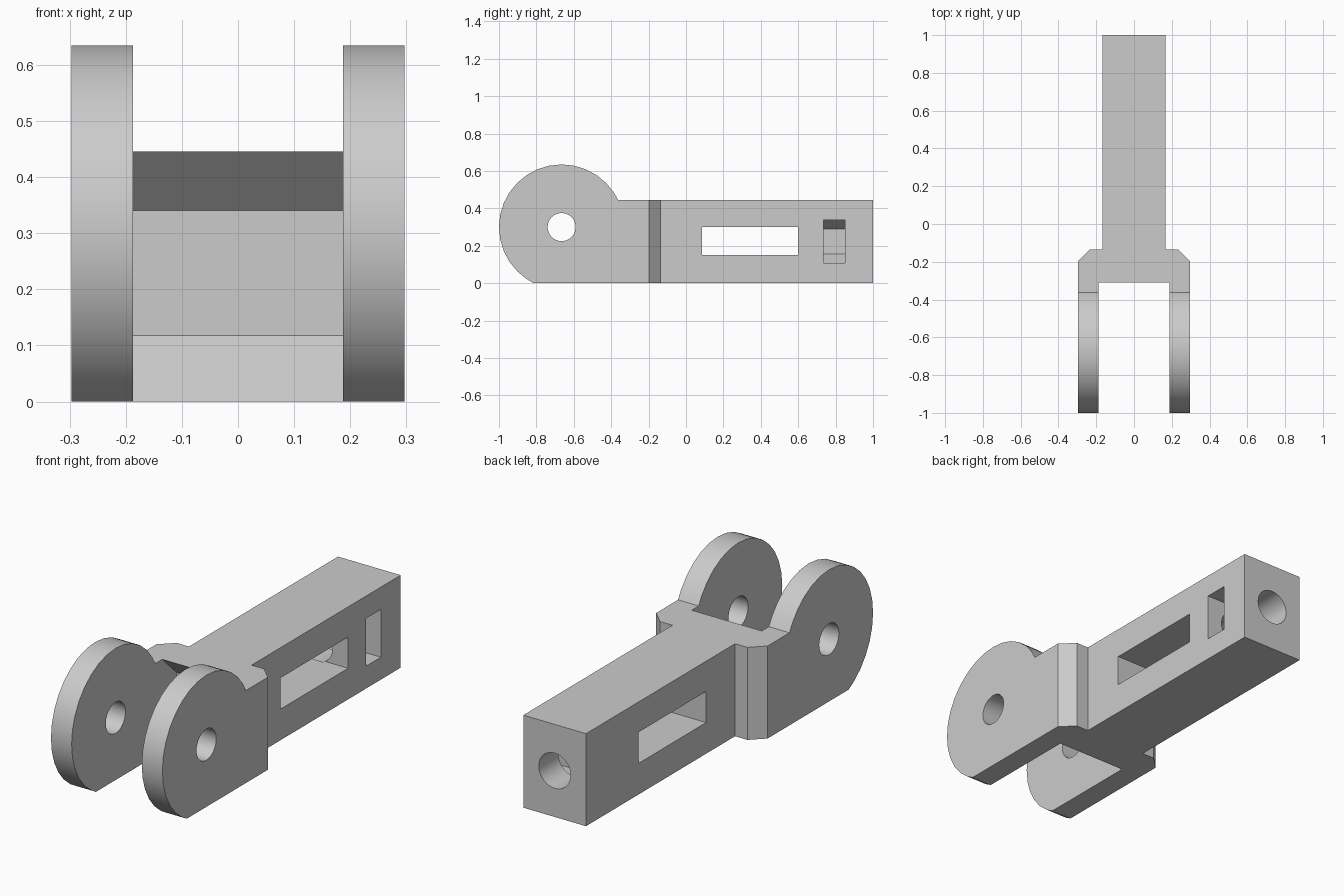
import bpy, bmesh, math

cube = bpy.data.objects.get("Cube")
if cube:
    bpy.data.objects.remove(cube, do_unlink=True)

TOP = 0.446           # bar height
MID = TOP / 2         # bar axis height
PIN_Y, PIN_Z, EYE_R = -0.665, 0.30, 0.335

grey = bpy.data.materials.new("plain grey")
grey.use_nodes = True
grey.diffuse_color = (0.6, 0.6, 0.6, 1)
grey.node_tree.nodes["Principled BSDF"].inputs["Base Color"].default_value = grey.diffuse_color


def prism(name, outline, axis, low, high):
    """Extrude a closed 2D outline along one axis; outline keeps the other two in order."""
    def place(p, d):
        co = list(p)
        co.insert("xyz".index(axis), d)
        return co
    bm = bmesh.new()
    base = bm.faces.new([bm.verts.new(place(p, low)) for p in outline])
    moved = bmesh.ops.extrude_face_region(bm, geom=[base])["geom"]
    for v in moved:
        if isinstance(v, bmesh.types.BMVert):
            v.co["xyz".index(axis)] = high
    bmesh.ops.recalc_face_normals(bm, faces=bm.faces)
    mesh = bpy.data.meshes.new(name)
    bm.to_mesh(mesh)
    bm.free()
    mesh.materials.append(grey)
    obj = bpy.data.objects.new(name, mesh)
    bpy.context.collection.objects.link(obj)
    return obj


def arc(cx, cy, r, degrees):
    return [(cx + r * math.cos(math.radians(a)), cy + r * math.sin(math.radians(a))) for a in degrees]


def box(a0, a1, b0, b1):
    return [(a0, b0), (a1, b0), (a1, b1), (a0, b1)]


def combine(target, tool, operation="DIFFERENCE"):
    tool.hide_render = True
    mod = target.modifiers.new(operation.title(), "BOOLEAN")
    mod.operation, mod.object, mod.solver = operation, tool, "EXACT"
    bpy.context.view_layer.objects.active = target
    bpy.ops.object.modifier_apply(modifier=mod.name)
    bpy.data.objects.remove(tool, do_unlink=True)


STEP = 11.25
circle = [i * STEP for i in range(32)]

# Side silhouette: round eye, cut flat at the bottom, running into a straight bar
start = math.degrees(math.asin((TOP - PIN_Z) / EYE_R))
end = 180 + math.degrees(math.asin(PIN_Z / EYE_R))
eye_angles = [start] + [a for a in circle if start + 2 < a < end - 2] + [end]
side = [(1, 0), (1, TOP)] + arc(PIN_Y, PIN_Z, EYE_R, eye_angles)
fork = prism("fork_lever", side, "x", -0.297, 0.297)

# Plan silhouette: narrow bar widening through chamfered shoulders
half = [(0.167, 1.2), (0.167, -0.135), (0.233, -0.135), (0.297 + 0.003, -0.2), (0.3, -1.2)]
plan = half + [(-x, y) for x, y in reversed(half)]
combine(fork, prism("plan_cutter", plan, "z", -0.2, 0.9), "INTERSECT")

# Gap between the fork arms, with a recessed back wall
gap = [(-1.2, -0.2), (-0.31, -0.2), (-0.31, 0), (-0.2, 0.118), (-0.2, 0.341),
       (-0.31, TOP), (-0.31, 0.8), (-1.2, 0.8)]
combine(fork, prism("gap_cutter", gap, "x", -0.187, 0.187))

# Pin hole through both eyes
combine(fork, prism("pin_cutter", arc(PIN_Y, PIN_Z, 0.075, circle), "x", -0.5, 0.5))

# Bolt bore from the back end into the long slot
combine(fork, prism("bore_cutter", arc(0, MID, 0.085, circle), "y", 0.59, 1.2))

# Long slot through the bar
combine(fork, prism("slot_cutter", box(0.085, 0.6, 0.15, 0.3), "x", -0.5, 0.5))

# Nut pocket, open on the left side only
lower = [(0.4, -0.115), (-0.035, -0.115), (-0.117, -0.0675)]
pocket = [(x, MID + z) for x, z in lower] + [(x, MID - z) for x, z in reversed(lower)]
combine(fork, prism("nut_cutter", pocket, "y", 0.735, 0.85))

# Smooth round surfaces, crisp edges
bpy.ops.object.select_all(action="DESELECT")
fork.select_set(True)
bpy.context.view_layer.objects.active = fork
bpy.ops.object.shade_smooth_by_angle(angle=math.radians(25))
